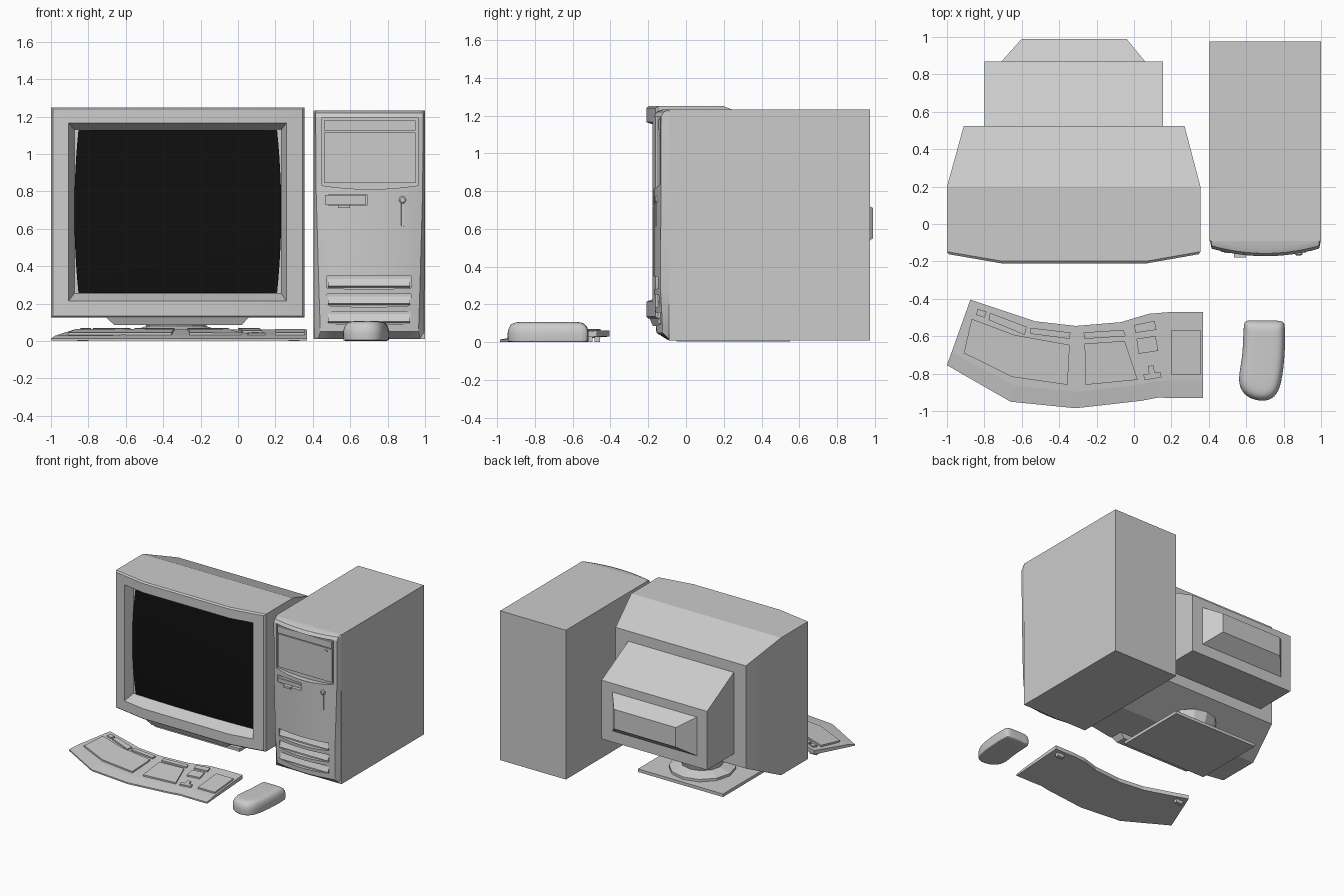
import bpy, bmesh, math

if "Cube" in bpy.data.objects:
    bpy.data.objects.remove(bpy.data.objects["Cube"])


def finish(name, bm, smooth=None, color=None):
    bmesh.ops.recalc_face_normals(bm, faces=bm.faces)
    me = bpy.data.meshes.new(name)
    bm.to_mesh(me)
    bm.free()
    ob = bpy.data.objects.new(name, me)
    bpy.context.collection.objects.link(ob)
    bpy.ops.object.select_all(action='DESELECT')
    bpy.context.view_layer.objects.active = ob
    ob.select_set(True)
    if smooth:
        bpy.ops.object.shade_smooth_by_angle(angle=math.radians(smooth))
    if color:
        mat = bpy.data.materials.new(name)
        mat.diffuse_color = color
        mat.use_nodes = True
        mat.node_tree.nodes["Principled BSDF"].inputs["Base Color"].default_value = mat.diffuse_color
        me.materials.append(mat)
    return ob


def loft(name, rings, smooth=None, color=None):
    """Skin equal-length closed rings and cap both ends."""
    bm = bmesh.new()
    vs = [[bm.verts.new(p) for p in r] for r in rings]
    n = len(rings[0])
    for a, b in zip(vs, vs[1:]):
        for i in range(n):
            j = (i + 1) % n
            bm.faces.new((a[i], a[j], b[j], b[i]))
    bm.faces.new(vs[0])
    bm.faces.new(vs[-1])
    return finish(name, bm, smooth, color)


def rect_y(x0, x1, z0, z1, y):
    return [(x0, y, z0), (x1, y, z0), (x1, y, z1), (x0, y, z1)]


def rect_z(x0, x1, y0, y1, z):
    return [(x0, y0, z), (x1, y0, z), (x1, y1, z), (x0, y1, z)]


def box(name, x0, x1, y0, y1, z0, z1):
    return loft(name, [rect_z(x0, x1, y0, y1, z) for z in (z0, z1)])


def lerp_table(x, pts):
    if x <= pts[0][0]:
        return pts[0][1]
    for (xa, a), (xb, b) in zip(pts, pts[1:]):
        if x <= xb:
            return a + (b - a) * (x - xa) / (xb - xa)
    return pts[-1][1]


# ---- Monitor housing: faceted front, recessed opening, tapering back
FACETS = [(-1, -.16), (-.71, -.21), (.07, -.21), (.355, -.16)]


def ring(x0, x1, z0, z1, y=None, dy=0):
    xs = [x0, -.71, .07, x1]

    def pt(x, z):
        return (x, lerp_table(x, FACETS) + dy if y is None else y, z)
    return [pt(x, z0) for x in xs] + [pt(x, z1) for x in reversed(xs)]


loft("monitor_housing", [
    ring(-.91, .27, .28, 1.12, .525),
    ring(-1, .355, .125, 1.25, .2),
    ring(-1, .355, .125, 1.25, dy=.012),
    ring(-.99, .345, .135, 1.24),
    ring(-.905, .258, .215, 1.165),
    ring(-.875, .232, .255, 1.13, -.10)], 20)
loft("monitor_rear_box", [rect_y(-.80, .155, .37, 1.04, .52), rect_y(-.80, .155, .37, .85, .87)])
loft("monitor_rear_bump", [rect_y(-.71, .06, .46, .78, .868), rect_y(-.60, -.04, .55, .71, .99)])
loft("monitor_chin", [rect_z(-.71, .06, -.195, -.09, .13), rect_z(-.66, .02, -.175, -.09, .085)])

# ---- Screen glass: bulged grid with bowed sides
bm = bmesh.new()
bmesh.ops.create_grid(bm, x_segments=12, y_segments=12, size=1)
for v in bm.verts:
    u, w = v.co.x, v.co.y
    v.co = (-.322 + u * (.553 - .022 * w * w), -.105 - .025 * (1 - .5 * u * u - .5 * w * w), .693 + w * .436)
finish("screen", bm, 40, (.005, .005, .005, 1))

# ---- Monitor stand
loft("stand_plate", [rect_z(-.72, .05, -.05, .55, 0.005), rect_z(-.72, .05, -.05, .55, .03)])
loft("stand_pedestal", [[(-.33 + r * math.cos(i * math.pi / 6), .26 + r * math.sin(i * math.pi / 6), z)
                         for i in range(12)] for r, z in ((.25, .028), (.25, .05), (.16, .08), (.2, .2))])

# ---- Tower: plain case and a bowed front panel
box("tower_case", .405, 1.0, -.09, .975, .01, 1.232)
N = 16


def front_y(x):
    u = (x - .7025) / .2925
    return -.13 - .042 * (1 - u * u)


def slice_at(z, off, side):
    arc = [.41 + side + (.585 - 2 * side) * i / N for i in range(N + 1)]
    return ([(.405, -.085, z)] + [(x, min(front_y(x) + off, -.087), z) for x in arc] + [(1.0, -.085, z)])


SLICES = [(.012, .075, .02), (.05, .015, .03), (.3, 0, .022), (.8, 0, .008),
          (1.195, 0, .005), (1.22, .015, .005), (1.232, .045, .005)]
panel = loft("tower_front_panel", [slice_at(*s) for s in SLICES], 30)


def arch(x0, x1, z0, z1, y, sag):
    """Panel outline with a sagging lower edge."""
    low = []
    for i in range(9):
        u = i / 4 - 1
        low.append((x0 + (x1 - x0) * i / 8, y, z0 - sag * (1 - u * u)))
    return low + [(x1, y, z1), (x0, y, z1)]


# openings: drive bay, floppy slot, three vents
openings = [(.448, .962, .832, 1.195, -.128, .02), (.46, .69, .725, .785, -.14, 0)]
openings += [(.475, .925, z, z + .062, -.135, .008) for z in (.285, .19, .095)]
for x0, x1, z0, z1, y, sag in openings:
    cut = loft("cutter", [arch(x0, x1, z0, z1, yy, sag) for yy in (-.3, y)])
    cut.hide_render = True
    mod = panel.modifiers.new("opening", 'BOOLEAN')
    mod.object = cut
    mod.solver = 'EXACT'
    bpy.context.view_layer.objects.active = panel
    bpy.ops.object.modifier_apply(modifier=mod.name)
    bpy.data.objects.remove(cut)

# drive bay and floppy details
box("optical_drive", .46, .95, -.145, -.12, 1.125, 1.18)
box("bay_cover", .46, .95, -.138, -.12, .845, 1.115)
box("drive_button", .88, .905, -.143, -.13, 1.085, 1.097)
box("floppy_face", .465, .685, -.15, -.13, .73, .78)
box("floppy_slot_bar", .48, .67, -.156, -.14, .752, .762)
box("floppy_button", .535, .6, -.178, -.15, .712, .728)

# sloped vent louvres
for i, z in enumerate((.285, .19, .095)):
    loft(f"vent_louvre_{i + 1}", [[(x, -.13, z + .06), (x, -.152, z + .01), (x, -.13, z)] for x in (.48, .92)])

# power switch: round button above a slim bar
loft("power_button", [[(.88 + r * math.cos(i * math.pi / 8), y, .755 + r * math.sin(i * math.pi / 8))
                       for i in range(16)] for r, y in ((.02, -.13), (.02, -.162), (.013, -.168))], 30)
loft("power_bar", [rect_y(.87, .89, .61, .74, -.13), rect_y(.873, .887, .615, .74, -.162)])

# ---- Keyboard: curved wedge slab lofted through front/back stations
FRONT = [(-1, -.755), (-.66, -.95), (-.31, -.985), (.04, -.945), (.13, -.928), (.2, -.93), (.37, -.93)]
BACK = [(-.875, -.405), (-.53, -.52), (-.31, -.545), (-.07, -.525), (.08, -.48), (.2, -.47), (.37, -.47)]
TOP = [(0, .014), (.2, .03), (.8, .054), (1, .062)]


def station(f, b):
    def at(t, z):
        return (f[0] + (b[0] - f[0]) * t, f[1] + (b[1] - f[1]) * t, z)
    return [at(0, .002)] + [at(t, z) for t, z in TOP] + [at(1, .03)]


loft("keyboard_base", [station(f, b) for f, b in zip(FRONT, BACK)])


def deck(x, y):
    f, b = lerp_table(x, FRONT), lerp_table(x, BACK)
    return lerp_table((y - f) / (b - f), TOP)


KEYS = {
    "main_keys_left": [(-.91, -.69), (-.868, -.507), (-.64, -.593), (-.344, -.646), (-.355, -.86), (-.654, -.817)],
    "main_keys_right": [(-.264, -.64), (-.05, -.625), (.02, -.833), (-.26, -.86)],
    "escape_key": [(-.845, -.486), (-.835, -.454), (-.787, -.47), (-.80, -.5)],
    "function_keys_1": [(-.77, -.475), (-.574, -.55), (-.585, -.593), (-.777, -.513)],
    "function_keys_2": [(-.553, -.555), (-.34, -.58), (-.344, -.614), (-.553, -.587)],
    "function_keys_3": [(-.27, -.58), (-.056, -.566), (-.045, -.6), (-.264, -.614)],
    "system_keys": [(0, -.54), (.11, -.518), (.12, -.566), (.008, -.582)],
    "navigation_keys": [(.013, -.614), (.115, -.598), (.13, -.678), (.024, -.694)],
    "arrow_keys": [(.05, -.805), (.08, -.80), (.075, -.76), (.105, -.755), (.11, -.795), (.14, -.79),
                   (.148, -.82), (.056, -.835)],
    "number_pad": [(.2, -.566), (.355, -.566), (.355, -.806), (.2, -.806)]}
for name, poly in KEYS.items():
    loft(name, [[(x, y, deck(x, y) + h) for x, y in poly] for h in (-.012, .012)])
for side, (x, y) in (("left", (-.83, -.47)), ("right", (.3, -.51))):
    box(f"keyboard_foot_{side}", x - .03, x + .03, y - .015, y + .015, 0, .034)

# ---- Mouse: asymmetric outline shrunk upward, subdivided
OUT = [(.585, -.518), (.60, -.515), (.79, -.515), (.81, -.525), (.808, -.69), (.79, -.855), (.755, -.93),
       (.69, -.952), (.605, -.93), (.562, -.875), (.56, -.80), (.583, -.70)]
rings = [[(.69 + (x - .69) * s, -.73 + (y + .73) * (1 - (1 - s) * .6), z) for x, y in OUT]
         for s, z in ((.95, 0), (.99, .003), (1, .03), (1, .06), (.9, .092), (.7, .106), (.35, .108))]
mouse = loft("mouse", rings, 50)
sub = mouse.modifiers.new("rounding", 'SUBSURF')
sub.levels = sub.render_levels = 2
